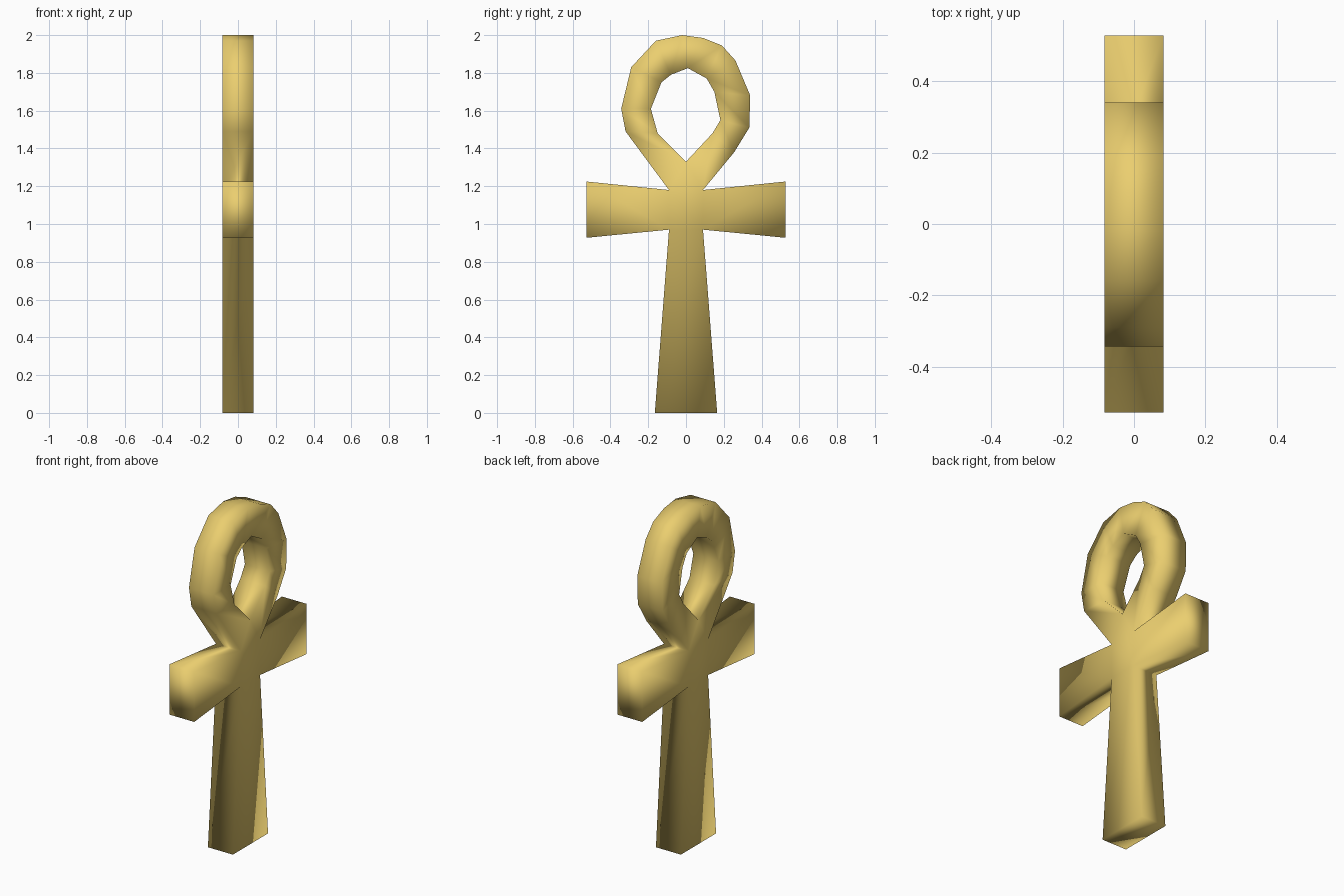
import bpy, bmesh

if "Cube" in bpy.data.objects:
    bpy.data.objects.remove(bpy.data.objects["Cube"])

HALF = 0.082  # half thickness along x

# Loop: (outer point, inner point) pairs, going round from right to left, as (y, z)
LOOP = [
    ((.09, 1.18), (0, 1.33)), ((.255, 1.38), (.14, 1.48)),
    ((.335, 1.51), (.182, 1.55)), ((.34, 1.68), (.15, 1.70)),
    ((.262, 1.865), (.11, 1.77)), ((.19, 1.945), (.11, 1.77)),
    ((.09, 1.985), (.01, 1.825)), ((-.02, 2.0), (.01, 1.825)),
    ((-.16, 1.97), (-.08, 1.79)), ((-.29, 1.83), (-.13, 1.75)),
    ((-.343, 1.61), (-.186, 1.61)), ((-.32, 1.49), (-.15, 1.48)),
    ((-.09, 1.18), (0, 1.33)),
]

bm = bmesh.new()
cache = {}


def vert(p):
    if p not in cache:
        cache[p] = bm.verts.new((-HALF, p[0], p[1]))
    return cache[p]


def face(*pts):
    bm.faces.new([vert(p) for p in dict.fromkeys(pts)])


# Loop strip
for (o1, i1), (o2, i2) in zip(LOOP, LOOP[1:]):
    face(o1, o2, i2, i1)
# Centre, where all limbs meet
face((-.09, .97), (.09, .97), (.09, 1.18), (0, 1.33), (-.09, 1.18))
# Flared stem
face((-.165, 0), (.165, 0), (.09, .97), (-.09, .97))
# Flared arms
for s in (1, -1):
    face((s * .09, .97), (s * .528, .927), (s * .528, 1.225), (s * .09, 1.18))

# Give the flat shape its thickness
bmesh.ops.recalc_face_normals(bm, faces=bm.faces[:])
ext = bmesh.ops.extrude_face_region(bm, geom=bm.faces[:], use_keep_orig=True)
top = [g for g in ext["geom"] if isinstance(g, bmesh.types.BMVert)]
bmesh.ops.translate(bm, verts=top, vec=(2 * HALF, 0, 0))
bmesh.ops.recalc_face_normals(bm, faces=bm.faces[:])
for f in bm.faces:
    f.smooth = True

mesh = bpy.data.meshes.new("looped_cross")
bm.to_mesh(mesh)
bm.free()
gold = bpy.data.materials.new("gold")
gold.diffuse_color = (0.83, 0.62, 0.16, 1)
gold.use_nodes = True
gold.node_tree.nodes["Principled BSDF"].inputs["Base Color"].default_value = gold.diffuse_color
mesh.materials.append(gold)
bpy.context.collection.objects.link(bpy.data.objects.new("looped_cross", mesh))
